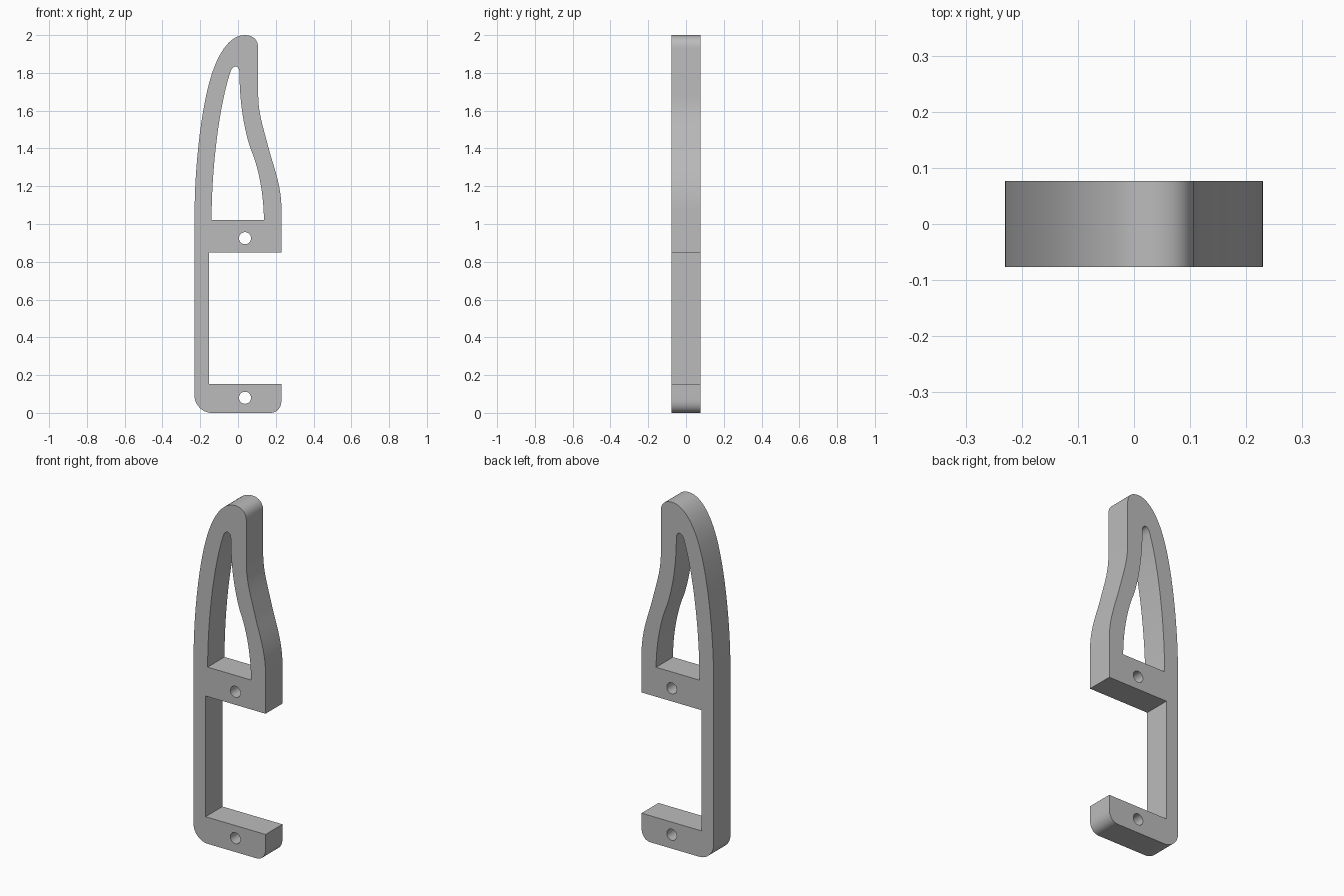
import bpy, bmesh, math
from mathutils import Vector
from mathutils.geometry import interpolate_bezier

cube = bpy.data.objects.get("Cube")
if cube:
    bpy.data.objects.remove(cube)

HALF_DEPTH = 0.077

grey = bpy.data.materials.new("plain grey")
grey.use_nodes = True
colour = (0.5, 0.5, 0.5, 1)
grey.diffuse_color = colour
grey.node_tree.nodes["Principled BSDF"].inputs["Base Color"].default_value = colour


def outline(start, *steps, res=14):
    """Closed outline: a step of one point is a line, of three points a curve."""
    pts = [Vector(start)]
    for step in steps:
        if len(step) == 3:
            a, b, c = (Vector(p) for p in step)
            pts += interpolate_bezier(pts[-1], a, b, c, res)[1:]
        else:
            pts.append(Vector(step[0]))
    return pts


def circle(x, z, r, n=32):
    return [Vector((x + r * math.cos(math.tau * i / n),
                    z + r * math.sin(math.tau * i / n))) for i in range(n)]


# Outer silhouette, from the lower left, up over the tip and around the open bay
body = outline(
    (-0.23, 0.09),
    [(-0.23, 1.05)],
    [(-0.23, 1.3), (-0.195, 1.62), (-0.14, 1.79)],
    [(-0.105, 1.9), (-0.045, 2), (0.035, 2)],
    [(0.08, 2), (0.107, 1.975), (0.107, 1.93)],
    [(0.107, 1.68)],
    [(0.107, 1.58), (0.14, 1.49), (0.165, 1.39)],
    [(0.19, 1.3), (0.23, 1.2), (0.23, 1.08)],
    [(0.23, 0.85)],
    [(-0.153, 0.85)],
    [(-0.153, 0.153)],
    [(0.23, 0.153)],
    [(0.23, 0.07)],
    [(0.23, 0.03), (0.21, 0), (0.17, 0)],
    [(-0.14, 0)],
    [(-0.185, 0), (-0.23, 0.04), (-0.23, 0.09)],
)[:-1]

# Tapered window in the upper half
window = outline(
    (-0.14, 1.02),
    [(0.137, 1.02)],
    [(0.137, 1.15), (0.11, 1.3), (0.066, 1.4)],
    [(0.03, 1.51), (0.008, 1.65), (0.008, 1.8)],
    [(0.008, 1.845), (-0.03, 1.845), (-0.042, 1.8)],
    [(-0.1, 1.62), (-0.14, 1.3), (-0.14, 1.02)],
)[:-1]

# Screw holes through the two cross arms
holes = [circle(0.037, z, 0.032) for z in (0.925, 0.08)]

# Fill the profile and extrude it to the full depth
bm = bmesh.new()
edges = []
for loop in [body, window] + holes:
    verts = [bm.verts.new((p.x, -HALF_DEPTH, p.y)) for p in loop]
    edges += [bm.edges.new((v, verts[i - 1])) for i, v in enumerate(verts)]
bmesh.ops.triangle_fill(bm, edges=edges, use_beauty=True, normal=(0, -1, 0))
front = bm.faces[:]
new = bmesh.ops.extrude_face_region(bm, geom=front, use_keep_orig=True)["geom"]
bmesh.ops.translate(bm, vec=(0, 2 * HALF_DEPTH, 0),
                    verts=[v for v in new if isinstance(v, bmesh.types.BMVert)])
bmesh.ops.recalc_face_normals(bm, faces=bm.faces)

mesh = bpy.data.meshes.new("bracket_frame")
bm.to_mesh(mesh)
bm.free()
mesh.materials.append(grey)
frame = bpy.data.objects.new("bracket_frame", mesh)
bpy.context.collection.objects.link(frame)

bpy.ops.object.select_all(action="DESELECT")
frame.select_set(True)
bpy.context.view_layer.objects.active = frame
bpy.ops.object.shade_smooth_by_angle(angle=math.radians(30))
